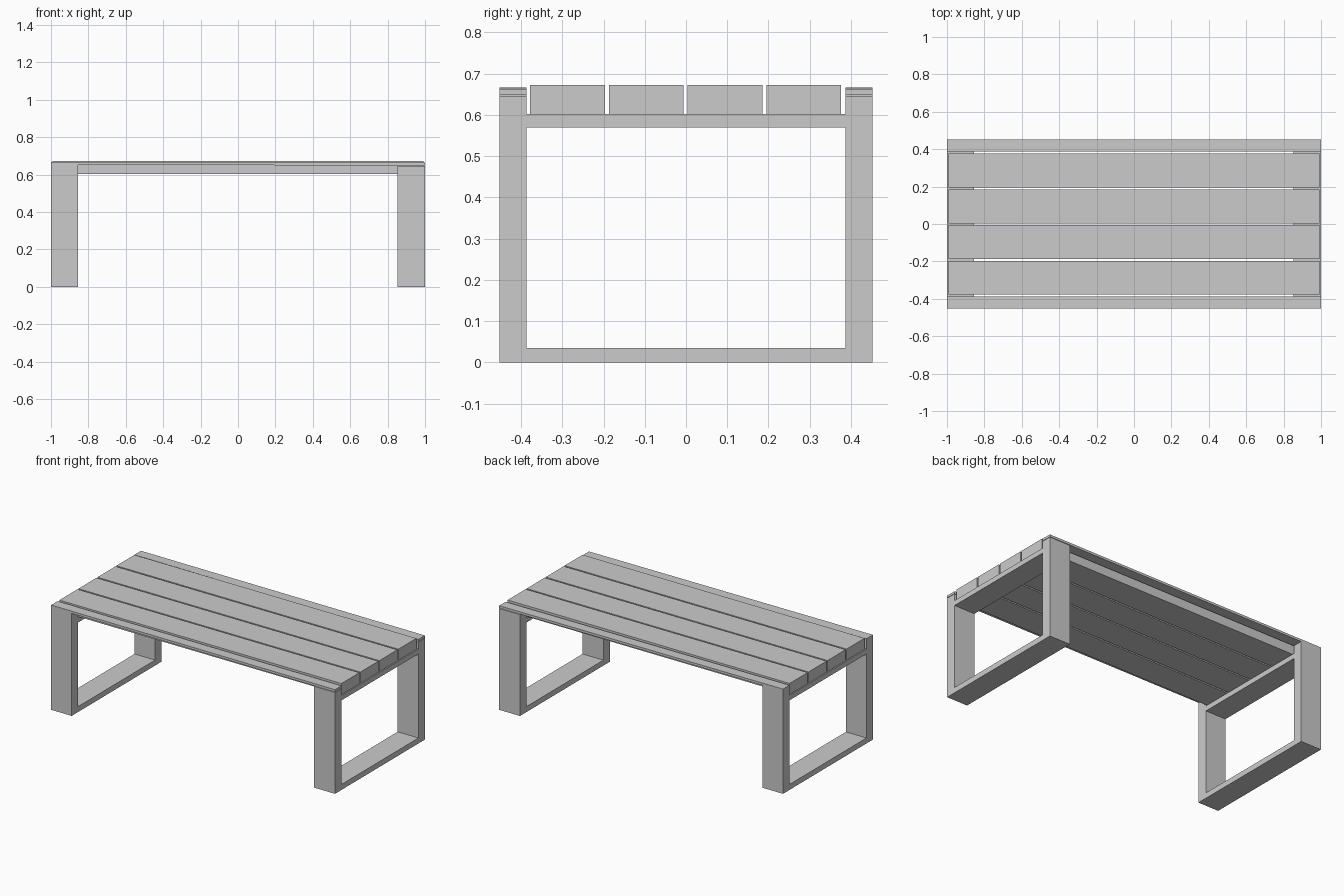
import bpy, bmesh

if "Cube" in bpy.data.objects:
    bpy.data.objects.remove(bpy.data.objects["Cube"])


def box(name, x, y, z, drop=0.0):
    """Box from (min, max) ranges; drop lowers the +x end to slope it."""
    bm = bmesh.new()
    bmesh.ops.create_cube(bm, size=1.0)
    for v in bm.verts:
        end = v.co.x > 0
        v.co = [r[0] if c < 0 else r[1] for c, r in zip(v.co, (x, y, z))]
        if end:
            v.co.z -= drop
    mesh = bpy.data.meshes.new(name)
    bm.to_mesh(mesh)
    bm.free()
    obj = bpy.data.objects.new(name, mesh)
    bpy.context.collection.objects.link(obj)
    return obj


OUT, INN = 0.452, 0.387

# Leg frames: two posts, floor bar and slat support bar
for side, x, top in (("left", (-1.0, -0.855), 0.667),
                     ("right", (0.853, 1.0), 0.645)):
    for end, y in (("front", (-OUT, -INN)), ("back", (INN, OUT))):
        box(f"{side}_{end}_post", x, y, (0.0, top))
    box(f"{side}_floor_bar", x, (-INN, INN), (0.0, 0.035))
    box(f"{side}_support_bar", x, (-INN, INN), (0.57, 0.602))

# Thin edge rails joining the leg frames, very slightly sloped
for end, y in (("front", (-OUT, -INN)), ("back", (INN, OUT))):
    box(f"{end}_edge_rail", (-1.0, 1.0), y, (0.652, 0.667), drop=0.004)

# Top slats
for i in range(4):
    y0 = -0.378 + i * 0.191
    box(f"slat_{i + 1}", (-0.993, 0.993), (y0, y0 + 0.181), (0.602, 0.672))
